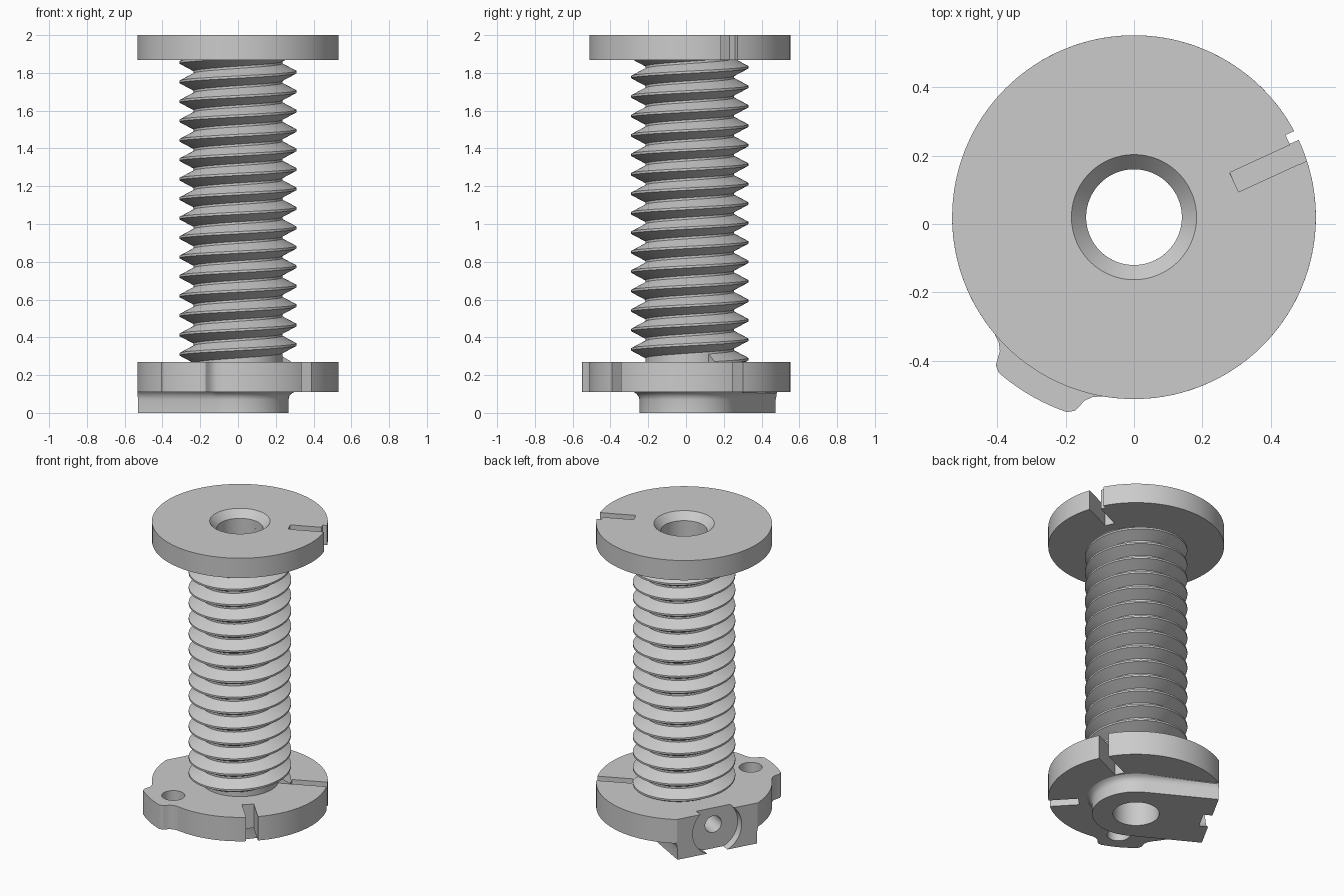
import bpy, bmesh
from math import sin, cos, radians, pi
from mathutils import Matrix, Vector

if "Cube" in bpy.data.objects:
    bpy.data.objects.remove(bpy.data.objects["Cube"])

CY = 0.02            # y of the spool axis
FACE = radians(151)  # direction of the flat mounting face
FACE_D = 0.457       # distance of that face from the axis
BORE, CORE, CREST, RIM = 0.14, 0.235, 0.31, 0.532
GREY = (0.6, 0.6, 0.6, 1)

grey = bpy.data.materials.new("plain grey")
grey.use_nodes = True
grey.diffuse_color = GREY
grey.node_tree.nodes["Principled BSDF"].inputs["Base Color"].default_value = GREY


def finish(name, bm):
    bmesh.ops.recalc_face_normals(bm, faces=bm.faces)
    mesh = bpy.data.meshes.new(name)
    bm.to_mesh(mesh)
    bm.free()
    ob = bpy.data.objects.new(name, mesh)
    bpy.context.collection.objects.link(ob)
    mesh.materials.append(grey)
    return ob


def loft(name, rings, closed=False):
    """Skin equal-length rings; cap the ends unless the loft closes on itself."""
    bm = bmesh.new()
    vs = [[bm.verts.new(p) for p in ring] for ring in rings]
    pairs = list(zip(vs, vs[1:])) + ([(vs[-1], vs[0])] if closed else [])
    for a, b in pairs:
        for i in range(len(a)):
            j = (i + 1) % len(a)
            bm.faces.new((a[i], a[j], b[j], b[i]))
    if not closed:
        bm.faces.new(vs[0])
        bm.faces.new(vs[-1])
    return finish(name, bm)


def polar(r, a, z):
    return (r * cos(a), CY + r * sin(a), z)


def lathe(name, profile, n=96):
    return loft(name, [[polar(r, 2 * pi * i / n, z) for r, z in profile]
                       for i in range(n)], closed=True)


def cylinder(name, r, start, end, n=48):
    start, end = Vector(start), Vector(end)
    axis = end - start
    bm = bmesh.new()
    turn = axis.to_track_quat('Z', 'Y').to_matrix().to_4x4()
    bmesh.ops.create_cone(bm, cap_ends=True, segments=n, radius1=r, radius2=r,
                          depth=axis.length,
                          matrix=Matrix.Translation((start + end) / 2) @ turn)
    return finish(name, bm)


def slot(name, inner, angle, z0, z1, width, length=0.5):
    """Box running outward from its inner end."""
    bm = bmesh.new()
    bmesh.ops.create_cube(bm, size=1)
    bmesh.ops.translate(bm, verts=bm.verts, vec=(0.5, 0, 0.5))
    bmesh.ops.scale(bm, verts=bm.verts, vec=(length, width, z1 - z0))
    bmesh.ops.rotate(bm, verts=bm.verts, cent=(0, 0, 0), matrix=Matrix.Rotation(angle, 3, 'Z'))
    bmesh.ops.translate(bm, verts=bm.verts, vec=(inner[0], inner[1], z0))
    return finish(name, bm)


def boolean(ob, tool, operation='DIFFERENCE'):
    mod = ob.modifiers.new(operation.lower(), 'BOOLEAN')
    mod.operation, mod.object, mod.solver = operation, tool, 'EXACT'
    bpy.context.view_layer.objects.active = ob
    bpy.ops.object.modifier_apply(modifier=mod.name)
    bpy.data.objects.remove(tool)


# Upper flange with countersunk bore and a wire slot that widens at the rim
SLOT_A = radians(24.7)
upper = lathe("upper_flange", [(BORE, 1.868), (RIM, 1.868), (RIM, 2.0),
                               (0.183, 2.0), (BORE, 1.953)], 128)
boolean(upper, slot("upper_slot", (0.293, 0.122), SLOT_A, 1.8, 2.1, 0.062))
boolean(upper, slot("slot_mouth", (0.463, 0.217), SLOT_A, 1.8, 2.1, 0.095))

# Hollow core
core = lathe("core_tube", [(BORE, 0.2), (CORE, 0.2), (CORE, 1.9), (BORE, 1.9)])

# Screw thread: helical sweep of a narrow-crested V section
PITCH, STEPS, TURNS = 0.103, 72, 16
SECTION = [(CORE - 0.01, -0.051), (CREST, -0.006), (CREST, 0.006), (CORE - 0.01, 0.051)]
rings = []
for i in range(STEPS * TURNS + 1):
    a = radians(25) + 2 * pi * i / STEPS
    z = 0.266 + PITCH * i / STEPS
    rings.append([polar(r, a, z + dz) for r, dz in SECTION])
thread = loft("screw_thread", rings)

# Lower flange: disc with a lug
LUG = [(0, 0.603), (11, 0.603), (13, 0.592), (15, 0.555), (17, 0.54), (20, RIM)]


def rim_radius(deg):
    off = abs(deg - 240)
    for (a0, r0), (a1, r1) in zip(LUG, LUG[1:]):
        if a0 <= off <= a1:
            return r0 + (r1 - r0) * (off - a0) / (a1 - a0)
    return RIM


lower = loft("lower_flange", [[polar(rim_radius(d), radians(d), z)
                               for d in range(360)] for z in (0.11, 0.27)])


# Boss under the flange: rounded end, straight sides, flared root
def boss_ring(w, z):
    pts = [polar(w, FACE + pi / 2 + pi * i / 32, z) for i in range(33)]
    u = Vector((cos(FACE), sin(FACE), 0))
    v = Vector((-u.y, u.x, 0))
    end = min(w, 0.272)
    return pts + [tuple(u * (FACE_D + 0.05) + v * end * s + Vector((0, CY, z)))
                  for s in (-1, 1)]


boss = loft("boss", [boss_ring(w, z) for w, z in
                     ((0.267, 0), (0.267, 0.07), (0.271, 0.087), (0.283, 0.102), (0.305, 0.115))])
boolean(lower, boss, 'UNION')

# Flat mounting face across flange and boss
boolean(lower, slot("face_cut", polar(FACE_D, FACE, 0), FACE, -0.2, 0.5, 1.2))

# Bore, lug hole, side screw hole and its counterbore
boolean(lower, cylinder("bore", BORE, (0, CY, -0.1), (0, CY, 0.4), 96))
boolean(lower, cylinder("lug_hole", 0.07, (-0.205, -0.39, -0.1), (-0.205, -0.39, 0.4)))
boolean(lower, cylinder("counterbore", 0.165, polar(FACE_D - 0.055, FACE, 0.15),
                        polar(0.7, FACE, 0.15)))
boolean(lower, cylinder("side_hole", 0.055, polar(0.05, FACE, 0.16), polar(0.65, FACE, 0.16)))

# Wire slots in the lower flange
NOTCH_A = radians(-47)
boolean(lower, slot("wire_slot", (0.266, 0.181), SLOT_A, -0.1, 0.4, 0.062))
boolean(lower, slot("rim_notch", polar(0.35, NOTCH_A, 0), NOTCH_A, -0.1, 0.4, 0.072))

# Smooth round walls, keep hard edges
bpy.ops.object.select_all(action='DESELECT')
for ob in (upper, core, thread, lower):
    ob.select_set(True)
bpy.context.view_layer.objects.active = lower
bpy.ops.object.shade_smooth_by_angle(angle=radians(30))
